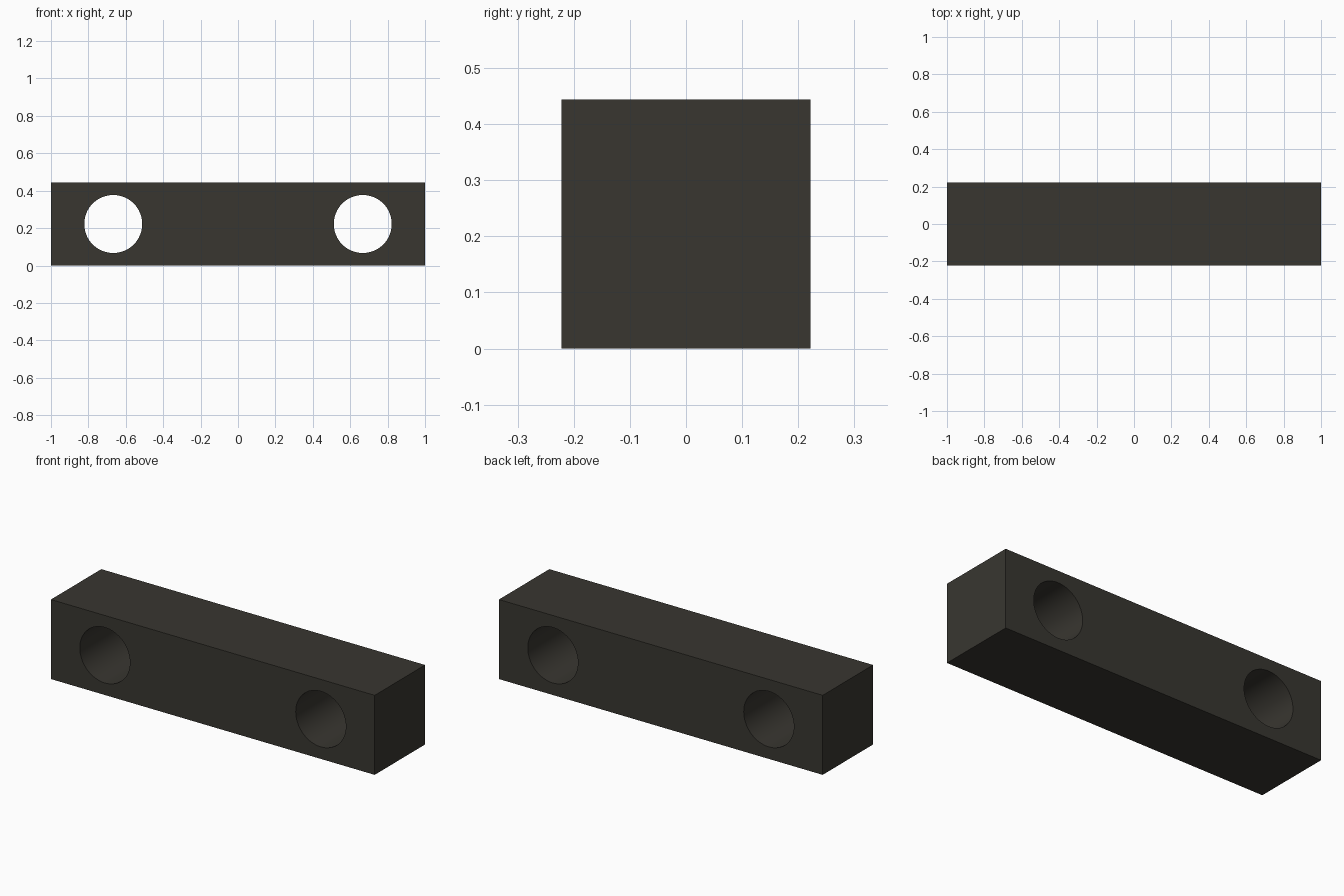
import bpy
import math

if "Cube" in bpy.data.objects:
    bpy.data.objects.remove(bpy.data.objects["Cube"])

LENGTH, SIDE = 2.0, 0.444
HOLE_X, HOLE_RADIUS = 0.667, 0.155

# Dark finish
mat = bpy.data.materials.new("dark_grey")
mat.diffuse_color = (0.04, 0.037, 0.03, 1)
mat.use_nodes = True
mat.node_tree.nodes["Principled BSDF"].inputs["Base Color"].default_value = mat.diffuse_color

# Square bar
bpy.ops.mesh.primitive_cube_add(size=1, location=(0, 0, SIDE / 2))
bar = bpy.context.object
bar.name = "drilled_bar"
bar.scale = (LENGTH, SIDE, SIDE)
bpy.ops.object.transform_apply(location=False, rotation=False, scale=True)
bar.data.materials.append(mat)

# Two through holes, drilled front to back
for side in (-1, 1):
    bpy.ops.mesh.primitive_cylinder_add(
        vertices=64, radius=HOLE_RADIUS, depth=SIDE * 2,
        location=(side * HOLE_X, 0, SIDE / 2), rotation=(math.pi / 2, 0, 0))
    cutter = bpy.context.object
    cutter.name = "hole_cutter"
    cutter.hide_render = True
    cutter.data.materials.append(mat)

    hole = bar.modifiers.new("hole", 'BOOLEAN')
    hole.operation = 'DIFFERENCE'
    hole.solver = 'EXACT'
    hole.object = cutter
    bpy.context.view_layer.objects.active = bar
    bpy.ops.object.modifier_apply(modifier=hole.name)
    bpy.data.objects.remove(cutter)

# Smooth bores, crisp edges
bar.select_set(True)
bpy.context.view_layer.objects.active = bar
bpy.ops.object.shade_smooth_by_angle(angle=math.radians(30))
